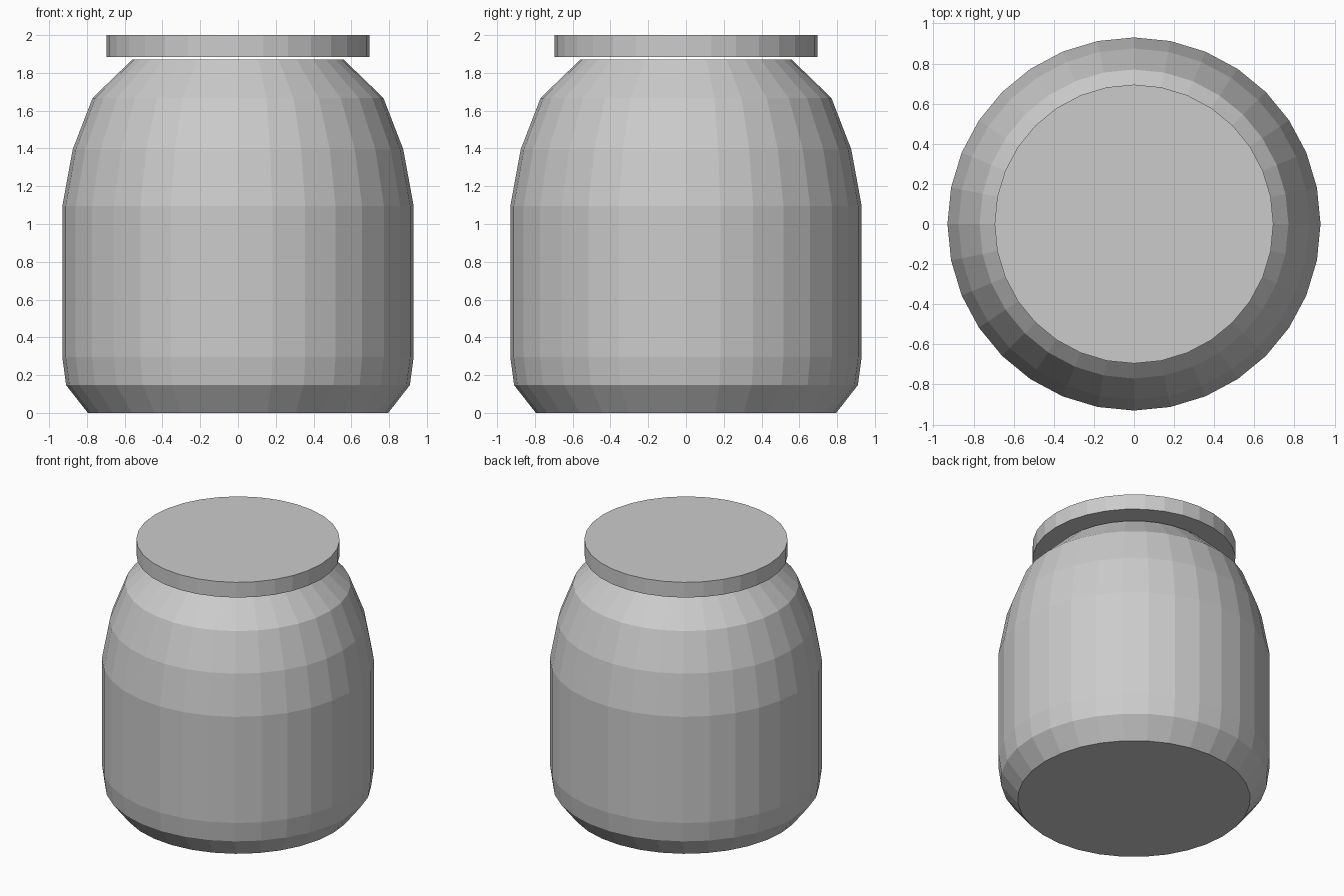
import bpy, bmesh
from math import sin, cos, tau

if "Cube" in bpy.data.objects:
    bpy.data.objects.remove(bpy.data.objects["Cube"])

SIDES = 32


def lathe(name, profile):
    """Closed solid of revolution from (radius, height) points, flat faces."""
    bm = bmesh.new()
    rings = [[bm.verts.new((r * cos(tau * i / SIDES), r * sin(tau * i / SIDES), z))
              for i in range(SIDES)] for r, z in profile]
    for low, high in zip(rings, rings[1:]):
        for i in range(SIDES):
            j = (i + 1) % SIDES
            bm.faces.new((low[i], low[j], high[j], high[i]))
    bm.faces.new(rings[0][::-1])
    bm.faces.new(rings[-1])
    mesh = bpy.data.meshes.new(name)
    bm.to_mesh(mesh)
    bm.free()
    obj = bpy.data.objects.new(name, mesh)
    bpy.context.collection.objects.link(obj)
    return obj


# Jar body: chamfered foot, straight wall, rounded shoulder
lathe("jar_body", [(0.795, 0), (0.91, 0.147), (0.93, 0.295), (0.93, 1.095),
                   (0.875, 1.395), (0.77, 1.667), (0.56, 1.87)])

# Flat lid hovering just above the mouth
lathe("jar_lid", [(0.695, 1.885), (0.695, 2.0)])
